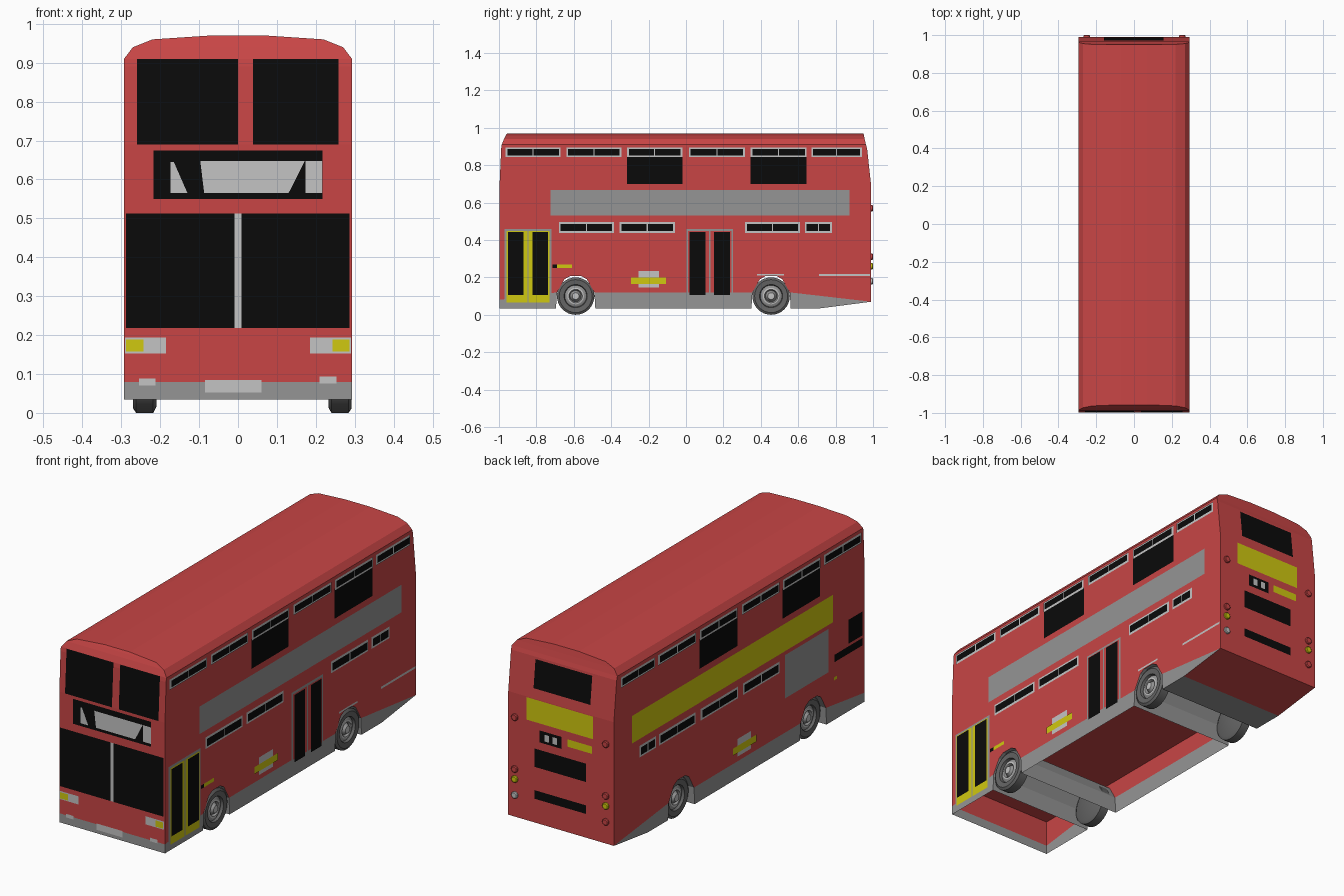
import bpy, bmesh, math
from mathutils import Vector

if "Cube" in bpy.data.objects:
    bpy.data.objects.remove(bpy.data.objects["Cube"])


def material(name, rgb):
    m = bpy.data.materials.new(name)
    m.diffuse_color = (*rgb, 1)
    m.use_nodes = True
    m.node_tree.nodes["Principled BSDF"].inputs["Base Color"].default_value = m.diffuse_color
    return m


RED = material("red", (0.58, 0.06, 0.06))
GREY = material("grey", (0.30, 0.30, 0.30))
SILVER = material("silver", (0.55, 0.55, 0.55))
BLACK = material("black", (0.003, 0.003, 0.003))
YELLOW = material("yellow", (0.63, 0.58, 0.005))
TYRE = material("tyre_grey", (0.13, 0.13, 0.13))

HW, YF, YB = 0.293, -0.997, 0.99
# body rings above the waist: z, half width, front y, back y
LEVELS = [(0.69, HW, YF, YB), (0.89, HW, -0.988, 0.968), (0.91, HW, -0.985, 0.962),
          (0.94, 0.27, -0.973, 0.955), (0.96, 0.22, -0.963, 0.951), (0.97, 0.07, -0.957, 0.949)]


def end_y(z, col):
    """y of the front (col 2) or back (col 3) wall at height z."""
    for a, b in zip(LEVELS, LEVELS[1:]):
        if a[0] <= z <= b[0]:
            t = (z - a[0]) / (b[0] - a[0])
            return a[col] + t * (b[col] - a[col])
    return LEVELS[0][col]


def build(name, faces, weld=True, smooth=None):
    """faces: list of (points, material, outward direction)"""
    bm = bmesh.new()
    mats = []
    for pts, mat, out in faces:
        if mat not in mats:
            mats.append(mat)
        f = bm.faces.new([bm.verts.new(p) for p in pts])
        f.material_index = mats.index(mat)
        f.normal_update()
        if f.normal.dot(Vector(out)) < 0:
            f.normal_flip()
    if weld:
        bmesh.ops.remove_doubles(bm, verts=bm.verts, dist=1e-5)
    me = bpy.data.meshes.new(name)
    bm.to_mesh(me)
    bm.free()
    for m in mats:
        me.materials.append(m)
    ob = bpy.data.objects.new(name, me)
    bpy.context.collection.objects.link(ob)
    if smooth:
        bpy.context.view_layer.objects.active = ob
        ob.select_set(True)
        bpy.ops.object.shade_smooth_by_angle(angle=math.radians(smooth))
        ob.select_set(False)
    return ob


OUT = {"right": (1, 0, 0), "left": (-1, 0, 0), "front": (0, -1, 0), "back": (0, 1, 0)}


def on_wall(side, u, z, e):
    if side == "right":
        return (HW + e, u, z)
    if side == "left":
        return (-HW - e, u, z)
    if side == "front":
        return (u, end_y(z, 2) - e, z)
    return (u, end_y(z, 3) + e, z)


def plates(name, side, mat, layer, shapes):
    """Thin panels on a wall; each shape is (u0, u1, z0, z1) or a point list."""
    faces = []
    for s in shapes:
        if not isinstance(s, list):
            a, b, c, d = s
            s = [(a, c), (b, c), (b, d), (a, d)]
        faces.append(([on_wall(side, u, z, 0.002 * layer) for u, z in s], mat, OUT[side]))
    return build(name, faces, weld=False)


def lathe(name, profile, centre, axis, mat_rule, n=32):
    """Turn (offset along axis, radius) points around the axis."""
    c, ax = Vector(centre), Vector(axis)
    v, w = Vector((0, 0, 1)), ax.cross(Vector((0, 0, 1)))
    pt = lambda o, r, i: c + ax * o + r * (v * math.cos(math.tau * i / n) + w * math.sin(math.tau * i / n))
    faces = []
    for (o0, r0), (o1, r1) in zip(profile, profile[1:]):
        for i in range(n):
            q = [pt(o0, r0, i), pt(o0, r0, i + 1), pt(o1, r1, i + 1), pt(o1, r1, i)]
            if r0 == 0:
                q.pop(0)
            elif r1 == 0:
                q.pop()
            radial = pt(0, 1, i + 0.5) - c
            faces.append((q, mat_rule(max(r0, r1)), ax * (r0 - r1) + radial * (o1 - o0)))
    return build(name, faces, smooth=35)


# ---- body shell: side walls with wheel arches, skirts, ends, roof
WHEELS = (-0.59, 0.455)


def arch(y):
    return [(y - 0.1, 0.12), (y - 0.06, 0.19), (y - 0.03, 0.207),
            (y + 0.03, 0.207), (y + 0.06, 0.19), (y + 0.1, 0.12)]


f0, f1, r0, r1 = (WHEELS[0] - 0.105, WHEELS[0] + 0.105, WHEELS[1] - 0.105, WHEELS[1] + 0.105)
wall = [(YF, 0.08)] + arch(WHEELS[0]) + arch(WHEELS[1]) + [(YB, 0.07), (YB, 0.69), (YF, 0.69)]
skirts = [[(YF, 0.035), (f0, 0.035), (WHEELS[0] - 0.1, 0.12), (YF, 0.08)],
          [(f1, 0.035), (r0, 0.035), (WHEELS[1] - 0.1, 0.12), (WHEELS[0] + 0.1, 0.12)],
          [(r1, 0.035), (0.72, 0.035), (YB, 0.07), (WHEELS[1] + 0.1, 0.12)]]
faces = []
for s in (1, -1):
    for poly, mat in [(wall, RED)] + [(k, GREY) for k in skirts]:
        faces.append(([(s * HW, y, z) for y, z in poly], mat, (s, 0, 0)))


def across(y0, z0, y1, z1, mat, out):
    faces.append(([(-HW, y0, z0), (HW, y0, z0), (HW, y1, z1), (-HW, y1, z1)], mat, out))


across(YF, 0.035, YF, 0.08, GREY, (0, -1, 0))
across(YF, 0.08, YF, 0.69, RED, (0, -1, 0))
across(YB, 0.07, YB, 0.69, RED, (0, 1, 0))
across(0.72, 0.035, YB, 0.07, RED, (0, 0, -1))
across(r1, 0.035, 0.72, 0.035, GREY, (0, 0, -1))
ring = lambda L: [(-L[1], L[2], L[0]), (L[1], L[2], L[0]), (L[1], L[3], L[0]), (-L[1], L[3], L[0])]
for a, b in zip(LEVELS, LEVELS[1:]):
    A, B = ring(a), ring(b)
    for i, out in enumerate([(0, -1, .1), (1, 0, .1), (0, 1, .1), (-1, 0, .1)]):
        j = (i + 1) % 4
        faces.append(([A[i], A[j], B[j], B[i]], RED, out))
faces.append((ring(LEVELS[-1]), RED, (0, 0, 1)))
build("body_shell", faces)

# ---- floor and wheel housings
build("floor", [([(-HW, YF, 0.21), (HW, YF, 0.21), (HW, 0.56, 0.21), (-HW, 0.56, 0.21)], RED, (0, 0, -1))])
for label, y in zip(("front", "rear"), WHEELS):
    pts = [(y - 0.105, 0.035)] + arch(y) + [(y + 0.105, 0.035)]
    build(label + "_wheel_housing",
          [([(-HW, *p), (HW, *p), (HW, *q), (-HW, *q)], GREY, (0, y - (p[0] + q[0]) / 2, -0.05))
           for p, q in zip(pts, pts[1:])])

# ---- wheels
tyre = [(-0.03, 0), (-0.03, 0.085), (-0.022, 0.1), (0.022, 0.1), (0.03, 0.088), (0.027, 0.062),
        (0.014, 0.058), (0.022, 0.044), (0.022, 0.036), (0.01, 0.03), (0.028, 0.018), (0.03, 0)]
for label, y in zip(("front", "rear"), WHEELS):
    for side, x, s in (("right", 0.262, 1), ("left", -0.24, -1)):
        lathe(f"{label}_{side}_wheel", tyre, (x, y, 0.1), (s, 0, 0),
              lambda r: TYRE if r > 0.06 else (SILVER if r in (0.044, 0.018) else GREY))

# ---- side windows, mirrored on both sides
upper = [(-0.965, -0.67), (-0.64, -0.345), (-0.315, -0.02), (0.015, 0.315), (0.345, 0.645), (0.67, 0.94)]
lower = {"right": [(-0.68, -0.385), (-0.355, -0.06), (0.315, 0.61), (0.635, 0.78)],
         "left": [(-0.32, -0.03), (0.01, 0.305), (0.345, 0.635), (0.66, 0.79)]}
tall = {"right": [upper[2], upper[4]], "left": [upper[1], upper[3]]}


def panes(spans, z0, z1):
    out = []
    for a, b in spans:
        m = (a + b) / 2
        out += [(a + 0.01, m - 0.003, z0, z1), (m + 0.003, b - 0.01, z0, z1)]
    return out


for side in ("right", "left"):
    plates(side + "_tall_windows", side, BLACK, 1, [(a, b, 0.70, 0.85) for a, b in tall[side]])
    plates(side + "_upper_window_frames", side, SILVER, 2, [(a, b, 0.843, 0.895) for a, b in upper])
    plates(side + "_upper_window_panes", side, BLACK, 3, panes(upper, 0.853, 0.886))
    plates(side + "_lower_window_frames", side, SILVER, 1, [(a, b, 0.437, 0.495) for a, b in lower[side]])
    plates(side + "_lower_window_panes", side, BLACK, 2, panes(lower[side], 0.447, 0.485))
    c = -0.2 if side == "right" else -0.04
    plates(side + "_badge_panel", side, SILVER, 1, [(c - 0.055, c + 0.055, 0.145, 0.233)])
    plates(side + "_badge_bar", side, YELLOW, 2, [(c - 0.093, c + 0.093, 0.165, 0.2)])

# ---- right side: advert band, doors, trim
plates("right_band", "right", GREY, 1, [(-0.725, 0.875, 0.53, 0.668)])
for label, y, mat in (("front", -0.845, YELLOW), ("middle", 0.127, RED)):
    plates(label + "_door_frame", "right", GREY, 1, [(y - 0.125, y + 0.125, 0.055, 0.458)])
    leaf_low = 0.065 if mat == YELLOW else 0.12
    plates(label + "_door_leaves", "right", mat, 2,
           [(y - 0.115, y - 0.003, leaf_low, 0.447), (y + 0.003, y + 0.115, leaf_low, 0.447)])
    plates(label + "_door_panes", "right", BLACK, 3,
           [(y - 0.108, y - 0.023, 0.105, 0.442), (y + 0.023, y + 0.108, 0.105, 0.442)])
plates("right_marker", "right", YELLOW, 1, [(-0.69, -0.61, 0.25, 0.268)])
plates("right_marker_end", "right", BLACK, 1, [(-0.715, -0.69, 0.25, 0.268)])
plates("right_trim", "right", SILVER, 1, [(0.38, 0.525, 0.21, 0.219), (0.71, 0.985, 0.207, 0.218)])

# ---- left side: advert band, staircase panel, cab window
plates("left_band", "left", YELLOW, 1, [(-0.745, 0.85, 0.53, 0.668)])
plates("staircase_panel", "left", GREY, 1, [(-0.706, -0.363, 0.293, 0.51)])
plates("cab_windows", "left", BLACK, 1, [(-0.976, -0.865, 0.375, 0.495), (-0.976, -0.754, 0.325, 0.362)])
plates("left_marker", "left", YELLOW, 1, [(-0.775, -0.75, 0.235, 0.25)])

# ---- front: windows, destination display, lamps
plates("front_upper_windows", "front", BLACK, 1, [(-0.26, 0, 0.69, 0.91), (0.038, 0.258, 0.69, 0.91)])
plates("destination_box", "front", BLACK, 1, [(-0.217, 0.217, 0.55, 0.675)])
plates("destination_blinds", "front", SILVER, 2,
       [[(-0.097, 0.648), (0.172, 0.648), (0.13, 0.565), (-0.087, 0.565)], (0.173, 0.217, 0.565, 0.648),
        [(-0.174, 0.645), (-0.165, 0.645), (-0.13, 0.565), (-0.174, 0.565)]])
plates("windscreen", "front", BLACK, 1, [(-0.288, -0.009, 0.218, 0.512), (0.009, 0.286, 0.218, 0.512)])
plates("windscreen_pillar", "front", SILVER, 1, [(-0.009, 0.009, 0.218, 0.512)])
plates("headlight_panels", "front", SILVER, 1, [(-0.29, -0.185, 0.153, 0.194), (0.185, 0.29, 0.153, 0.194)])
plates("headlights", "front", YELLOW, 2, [(-0.288, -0.243, 0.158, 0.189), (0.243, 0.286, 0.158, 0.189)])
plates("bumper_plates", "front", SILVER, 1, [(-0.085, 0.06, 0.053, 0.085), (-0.255, -0.212, 0.07, 0.088),
                                             (0.21, 0.253, 0.075, 0.093)])

# ---- back: windows, panels, lamps
plates("back_windows", "back", BLACK, 1, [(-0.16, 0.155, 0.74, 0.88), (-0.14, 0.145, 0.35, 0.442),
                                          (-0.14, 0.145, 0.19, 0.233), (-0.003, 0.118, 0.48, 0.54)])
plates("back_number_panes", "back", SILVER, 2, [(0.02, 0.045, 0.493, 0.527), (0.065, 0.09, 0.493, 0.527)])
plates("back_panels", "back", YELLOW, 1, [(-0.18, 0.19, 0.575, 0.688), (-0.173, -0.036, 0.5, 0.537)])
lamp = [(0, 0.017), (0.007, 0.017), (0.01, 0.013), (0.01, 0)]
for side, x, low in (("right", 0.255, SILVER), ("left", -0.25, RED)):
    for i, (z, mat) in enumerate([(0.57, RED), (0.31, RED), (0.26, YELLOW), (0.18, low)]):
        lathe(f"back_{side}_lamp_{i + 1}", lamp, (x, YB, z), (0, 1, 0), lambda r: mat, 16)
